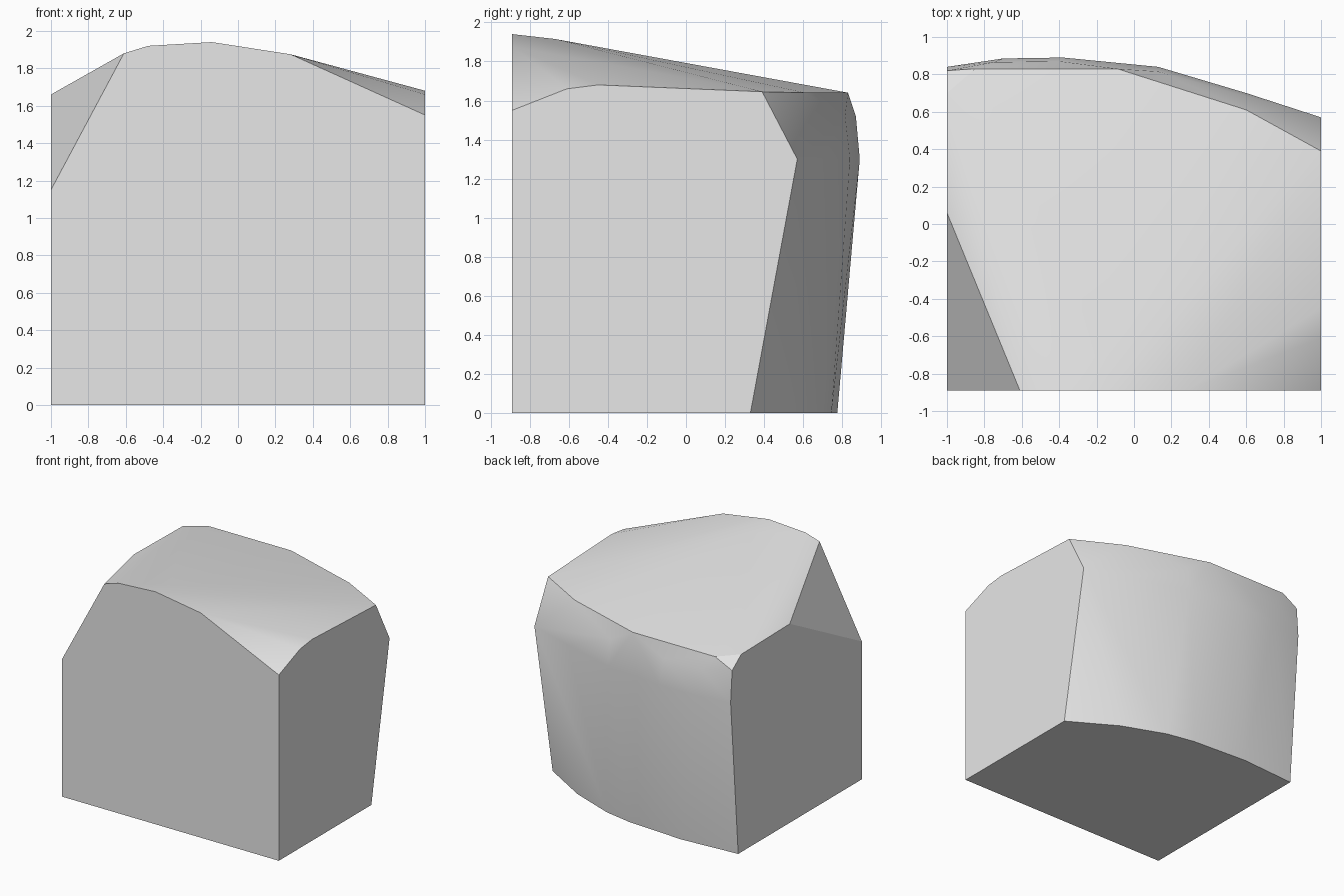
import bpy
import bmesh
import math

# Remove the default cube
default_cube = bpy.data.objects.get("Cube")
if default_cube:
    bpy.data.objects.remove(default_cube, do_unlink=True)

FRONT = -0.89


def make_material(name, color):
    material = bpy.data.materials.new(name)
    material.use_nodes = True
    material.diffuse_color = color
    shader = material.node_tree.nodes["Principled BSDF"]
    shader.inputs["Base Color"].default_value = color
    return material


def hull_object(name, points, material):
    """Wrap a convex skin around the outline points."""
    bm = bmesh.new()
    for point in points:
        bm.verts.new(point)
    bmesh.ops.remove_doubles(bm, verts=bm.verts[:], dist=0.005)
    bmesh.ops.convex_hull(bm, input=bm.verts[:])
    loose = [vert for vert in bm.verts if not vert.link_faces]
    bmesh.ops.delete(bm, geom=loose, context="VERTS")
    # Merge the triangles of the flat cut sides and the base
    bmesh.ops.dissolve_limit(bm, angle_limit=math.radians(0.5),
                             verts=bm.verts[:], edges=bm.edges[:])
    bmesh.ops.recalc_face_normals(bm, faces=bm.faces[:])
    mesh = bpy.data.meshes.new(name)
    bm.to_mesh(mesh)
    bm.free()
    mesh.materials.append(material)
    block = bpy.data.objects.new(name, mesh)
    bpy.context.collection.objects.link(block)
    return block


# Flat front cut, as (x, z)
front_outline = [(-1, 0), (1, 0), (1, 1.55), (0.28, 1.875), (-0.14, 1.94),
                 (-0.48, 1.92), (-0.61, 1.88), (-1, 1.15)]

# Flat side cuts, as (y, z)
left_outline = [(0.33, 0), (0.57, 1.3), (0.39, 1.645),
                (-0.45, 1.68), (-0.61, 1.66)]
right_outline = [(0.74, 0), (0.84, 1.3), (0.82, 1.56),
                 (0.7, 1.65), (0.06, 1.66)]

# Curved back, as (x, y) rows at the base, the bulge, the shoulder and the rim
base_row = [(0.61, 0.56), (0.24, 0.7), (0, 0.745), (-0.5, 0.775)]
bulge_row = [(0.6, 0.7), (0.13, 0.84), (-0.38, 0.89), (-0.7, 0.885)]
shoulder_row = [(0.13, 0.815), (-0.4, 0.87), (-0.75, 0.865)]
rim_row = [(0.6, 0.61), (-0.09, 0.83), (-0.85, 0.83)]

points = [(x, FRONT, z) for x, z in front_outline]
for side, outline in ((1, left_outline), (-1, right_outline)):
    points += [(side, y, z) for y, z in outline]
for height, row in ((0, base_row), (1.3, bulge_row),
                    (1.52, shoulder_row), (1.64, rim_row)):
    points += [(x, y, height) for x, y in row]

# Slight crown on the sloping top
points.append((-0.15, -0.67, 1.915))

stone_grey = make_material("light stone grey", (0.8, 0.8, 0.8, 1))
block = hull_object("stone_block", points, stone_grey)

# Smooth the rounded top and back, keeping the cut edges crisp
bpy.ops.object.select_all(action="DESELECT")
block.select_set(True)
bpy.context.view_layer.objects.active = block
bpy.ops.object.shade_smooth_by_angle(angle=math.radians(30))
